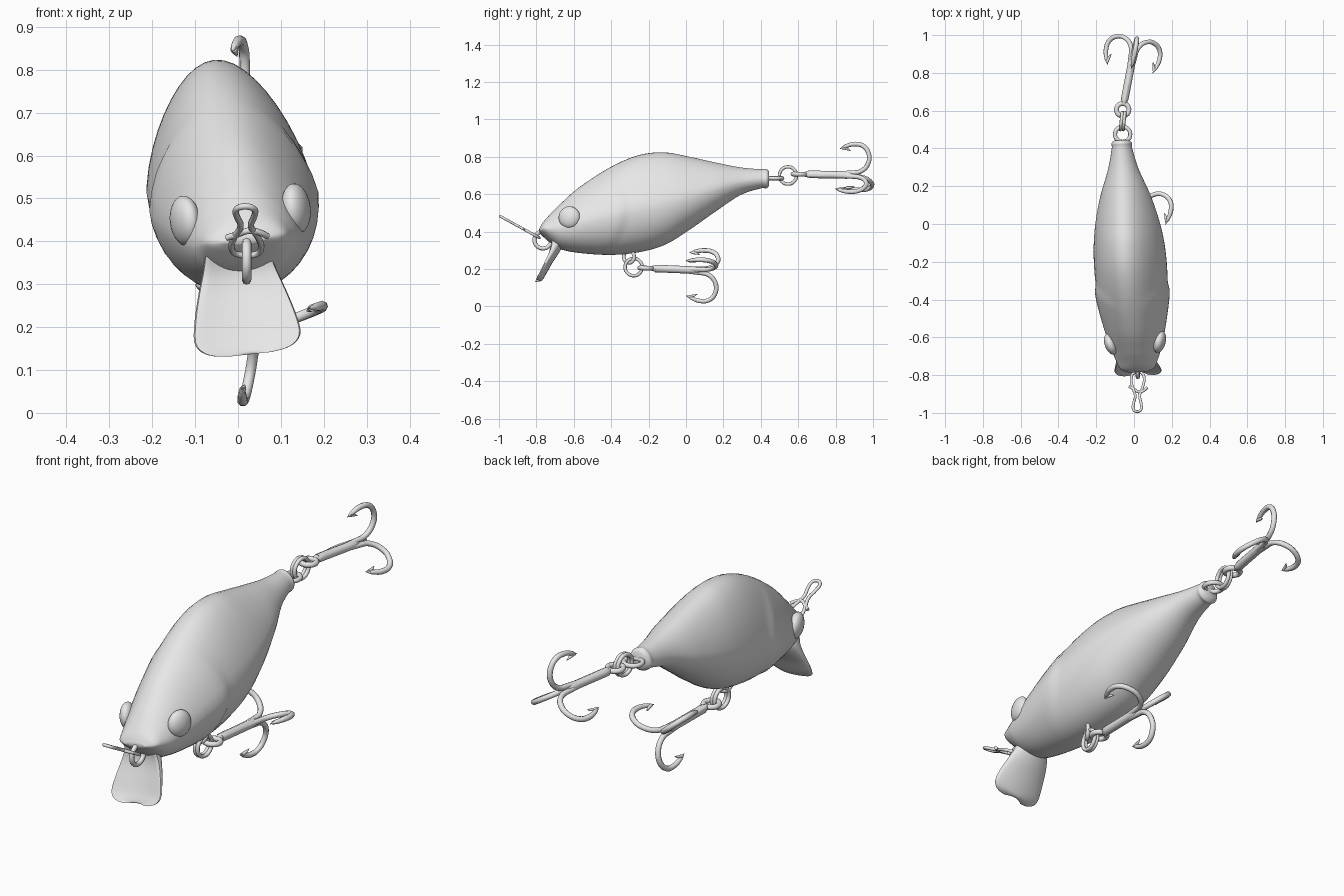
import bpy, bmesh, math
from mathutils import Vector, Matrix

if "Cube" in bpy.data.objects:
    bpy.data.objects.remove(bpy.data.objects["Cube"])

grey = bpy.data.materials.new("plain_grey")
grey.use_nodes = True
COLOUR = (0.8, 0.8, 0.8, 1)
grey.diffuse_color = COLOUR
grey.node_tree.nodes["Principled BSDF"].inputs["Base Color"].default_value = COLOUR

# The body hangs with a slight roll and yaw
PIVOT = Vector((-0.012, -0.2, 0.45))
TILT = (Matrix.Translation(PIVOT) @ Matrix.Rotation(0.045, 4, 'Z')
        @ Matrix.Rotation(-0.11, 4, 'Y') @ Matrix.Translation((0, 0.2, -0.45)))


def add_mesh(name, mesh, angle=50):
    obj = bpy.data.objects.new(name, mesh)
    bpy.context.collection.objects.link(obj)
    mesh.materials.clear()
    mesh.materials.append(grey)
    bpy.ops.object.select_all(action='DESELECT')
    obj.select_set(True)
    bpy.context.view_layer.objects.active = obj
    bpy.ops.object.shade_smooth_by_angle(angle=math.radians(angle))
    return obj


def smooth_stations(rows, steps):
    """Catmull-Rom interpolation through rows of numbers."""
    out = []
    for i in range(len(rows) - 1):
        four = [rows[max(i - 1, 0)], rows[i], rows[i + 1], rows[min(i + 2, len(rows) - 1)]]
        for k in range(steps):
            t = k / steps
            out.append([b + 0.5 * t * (c - a + t * (2*a - 5*b + 4*c - d + t * (3*(b - c) + d - a)))
                        for a, b, c, d in zip(*four)])
    return out + [rows[-1]]


def loft(name, rings):
    bm = bmesh.new()
    loops = [[bm.verts.new(TILT @ Vector(p)) for p in ring] for ring in rings]
    n = len(loops[0])
    for a, b in zip(loops, loops[1:]):
        for i in range(n):
            bm.faces.new((a[i], a[(i + 1) % n], b[(i + 1) % n], b[i]))
    bm.faces.new(loops[0])
    bm.faces.new(loops[-1])
    bmesh.ops.recalc_face_normals(bm, faces=bm.faces)
    mesh = bpy.data.meshes.new(name)
    bm.to_mesh(mesh)
    bm.free()
    return add_mesh(name, mesh)


def angles(n):
    return [2 * math.pi * i / n for i in range(n)]


# Body: y, bottom, top, half width
profile = [
    (-0.785, 0.395, 0.415, 0.05), (-0.765, 0.375, 0.45, 0.09), (-0.72, 0.335, 0.5, 0.112),
    (-0.67, 0.305, 0.55, 0.13), (-0.567, 0.285, 0.64, 0.158), (-0.4, 0.275, 0.748, 0.185),
    (-0.246, 0.29, 0.812, 0.193), (-0.11, 0.33, 0.825, 0.188), (0.02, 0.41, 0.802, 0.168),
    (0.155, 0.505, 0.772, 0.132), (0.29, 0.595, 0.745, 0.082), (0.4, 0.632, 0.735, 0.055),
    (0.43, 0.632, 0.737, 0.054), (0.445, 0.645, 0.725, 0.04)]


def body_ring(y, low, high, half):
    ring = []
    for t in angles(40):
        s, c = math.sin(t), math.cos(t)
        mid = low + 0.44 * (high - low)
        z = mid + s * ((high - mid) if s > 0 else (mid - low))
        x = half * c * (1 - 0.25 * max(s, 0) * min(1, half / 0.15))
        # Raised gill cover ending in a curved step
        edge = -0.32 - 2.2 * (z - 0.5) ** 2
        step = min(max((edge - y) / 0.025, 0), 1) * min(max((y + 0.6) / 0.2, 0), 1)
        ring.append((x * (1 + 0.05 * step), y, z))
    return ring


loft("body", [body_ring(*row) for row in smooth_stations(profile, 7)])

# Diving lip: z, centre y, half width, half thickness; edges curl forward
lip_rows = [
    (0.40, -0.70, 0.07, 0.03), (0.34, -0.685, 0.084, 0.03), (0.29, -0.7, 0.1, 0.022),
    (0.23, -0.732, 0.117, 0.015), (0.18, -0.757, 0.125, 0.012), (0.155, -0.771, 0.112, 0.012),
    (0.142, -0.778, 0.085, 0.01), (0.137, -0.78, 0.05, 0.005)]


def lip_ring(z, y, half, thick):
    ring = []
    for t in angles(28):
        c, s = math.cos(t), math.sin(t)
        bow = abs(s) ** 0.5 * math.copysign(1, s)
        ring.append((half * c - 0.022, y + thick * bow - 0.022 * c * c, z))
    return ring


loft("diving_lip", [lip_ring(*row) for row in smooth_stations(lip_rows, 3)])

# Eyes
for side, label in ((1, "left"), (-1, "right")):
    bm = bmesh.new()
    bmesh.ops.create_uvsphere(bm, u_segments=24, v_segments=14, radius=1)
    place = (TILT @ Matrix.Translation((side * 0.13, -0.63, 0.462))
             @ Matrix.Rotation(-side * 0.3, 4, 'Z') @ Matrix.Diagonal((0.032, 0.059, 0.059, 1)))
    bm.transform(place)
    mesh = bpy.data.meshes.new(label + "_eye")
    bm.to_mesh(mesh)
    bm.free()
    add_mesh(label + "_eye", mesh)


def wire(name, splines, thickness):
    """Round wire through points; each spline is (points, closed, radii)."""
    curve = bpy.data.curves.new(name, 'CURVE')
    curve.dimensions = '3D'
    curve.bevel_depth = thickness
    curve.bevel_resolution = 2
    curve.resolution_u = 5
    curve.use_fill_caps = True
    for points, closed, radii in splines:
        sp = curve.splines.new('BEZIER')
        sp.bezier_points.add(len(points) - 1)
        sp.use_cyclic_u = closed
        for i, (bp, p) in enumerate(zip(sp.bezier_points, points)):
            bp.co = p
            bp.radius = radii[i] if radii else 1
        for bp in sp.bezier_points:
            bp.handle_left_type = bp.handle_right_type = 'AUTO'
    temp = bpy.data.objects.new(name + "_path", curve)
    bpy.context.collection.objects.link(temp)
    bpy.context.view_layer.update()
    mesh = bpy.data.meshes.new_from_object(temp.evaluated_get(bpy.context.evaluated_depsgraph_get()))
    bpy.data.objects.remove(temp)
    mesh.name = name
    return add_mesh(name, mesh)


def circle(centre, radius, u, v):
    centre, u, v = Vector(centre), Vector(u), Vector(v)
    return ([centre + radius * (math.cos(t) * u + math.sin(t) * v) for t in angles(8)], True, None)


X, Y, Z = (1, 0, 0), (0, 1, 0), (0, 0, 1)

# Line tie, eyelets and split rings
wire("line_tie", [circle((0.02, -0.765, 0.355), 0.045, Y, Z)], 0.011)
wire("tail_eyelet", [circle((-0.06, 0.475, 0.685), 0.04, X, Y)], 0.011)
wire("belly_eyelet", [circle((0.015, -0.305, 0.265), 0.032, (0.5, 0.86, 0), Z)], 0.01)
for name, x, y, z in (("tail_split_ring", -0.06, 0.545, 0.7), ("belly_split_ring", 0.018, -0.28, 0.21)):
    wire(name, [circle((x + d, y, z), 0.046, (0.1, 0.99, 0), Z) for d in (-0.007, 0.007)], 0.009)

# Snap clip: points given along its length and across it
base, run = Vector((0.02, -0.79, 0.37)), Vector((-0.003, -0.2, 0.11))
outline = [(0, 0.022), (0.12, 0.034), (0.35, 0.028), (0.6, 0.012), (0.8, 0.02), (0.93, 0.022), (1, 0.012)]
outline += [(a, -b) for a, b in reversed(outline)]
clip = [base + run * a + Vector((b, 0, 0)) for a, b in outline]
bar = [base + run * a + Vector((b, 0, 0)) for a, b in
       ((0.35, -0.045), (0.42, -0.02), (0.5, 0.01), (0.45, 0.035), (0.38, 0.05))]
wire("snap_clip", [(clip, True, None), (bar, False, None)], 0.0075)


# Treble hooks
def treble_hook(name, eye, end, first_angle):
    eye = Vector(eye)
    axis = (Vector(end) - eye).normalized()
    across = axis.cross(Vector(Z)).normalized()
    up = across.cross(axis)
    bend = [(0.05, 0.008), (0.28, 0.012), (0.34, 0.024), (0.377, 0.07), (0.376, 0.12),
            (0.345, 0.158), (0.295, 0.166), (0.25, 0.153), (0.22, 0.14)]
    radii = [1] * 7 + [0.8, 0.1]
    barb = [(0.235, 0.146), (0.262, 0.138), (0.28, 0.13)]
    splines = [circle(eye, 0.033, axis, across),
               ([eye + axis * a for a in (0.03, 0.06, 0.15, 0.26, 0.29)], False, [1, 1.6, 1.6, 1.6, 1.2])]
    for k in range(3):
        t = math.radians(first_angle + 120 * k)
        out = across * math.cos(t) + up * math.sin(t)
        splines.append(([eye + axis * a + out * b for a, b in bend], False, radii))
        splines.append(([eye + axis * a + out * b for a, b in barb], False, [0.7, 0.5, 0.1]))
    wire(name, splines, 0.0125)


treble_hook("tail_hook", (-0.06, 0.605, 0.707), (0.012, 0.98, 0.7), 88)
treble_hook("belly_hook", (0.02, -0.215, 0.205), (0.045, 0.16, 0.189), 20)
